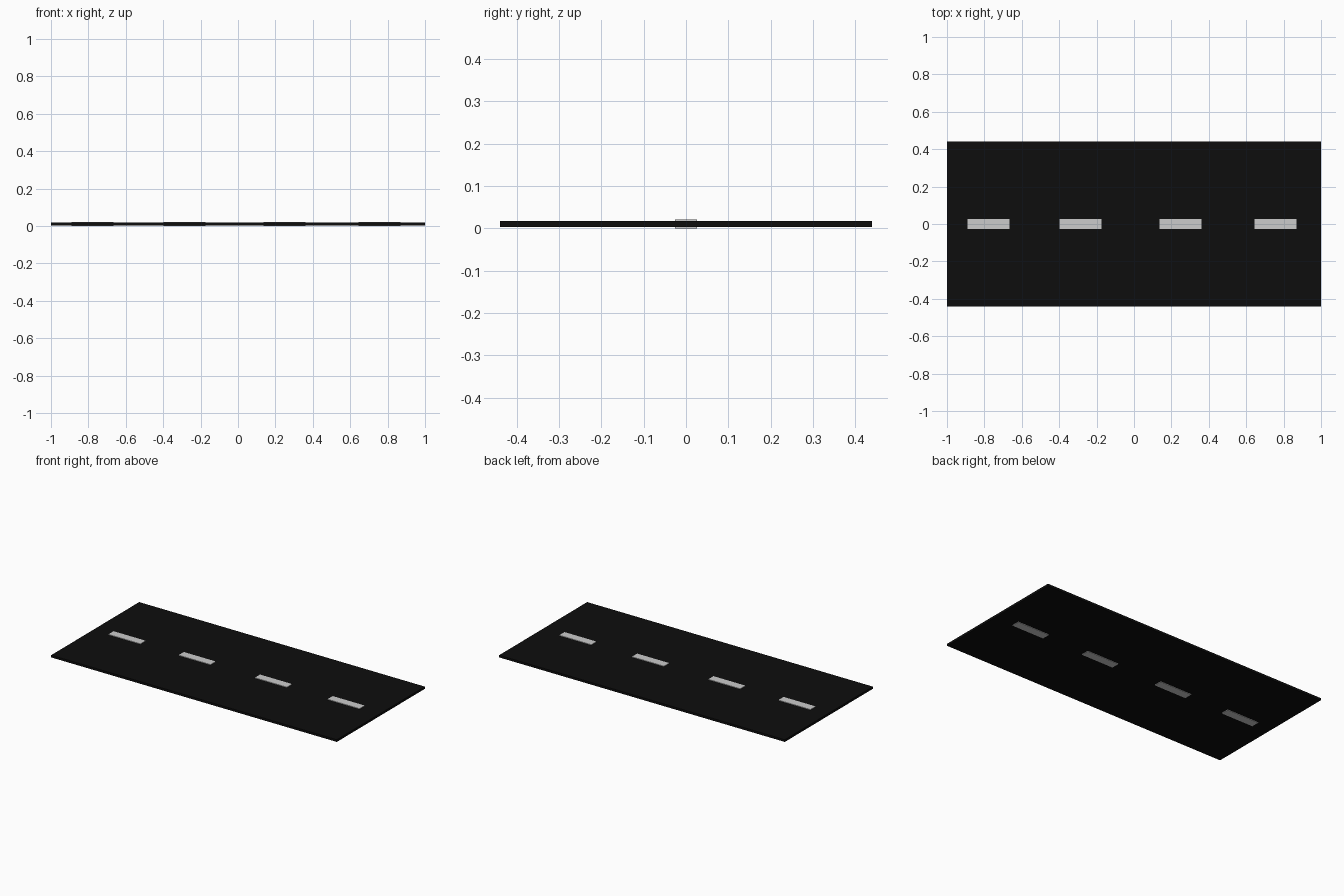
import bpy

if "Cube" in bpy.data.objects:
    bpy.data.objects.remove(bpy.data.objects["Cube"])


def material(name, color):
    mat = bpy.data.materials.new(name)
    mat.diffuse_color = color
    mat.use_nodes = True
    mat.node_tree.nodes["Principled BSDF"].inputs["Base Color"].default_value = mat.diffuse_color
    return mat


def box(name, center, size, mat):
    bpy.ops.mesh.primitive_cube_add(size=1, location=center)
    obj = bpy.context.object
    obj.name = name
    obj.scale = size
    bpy.ops.object.transform_apply(location=False, rotation=False, scale=True)
    obj.data.materials.append(mat)
    return obj


asphalt = material("asphalt", (0.004, 0.004, 0.004, 1))
paint = material("white_paint", (0.8, 0.8, 0.78, 1))

# Road slab
box("road_slab", (0, 0, 0.0105), (2.0, 0.88, 0.014), asphalt)

# Centre line dashes, passing through the slab on both faces
for i, x in enumerate((-0.777, -0.286, 0.248, 0.757)):
    box(f"lane_dash_{i + 1}", (x, 0, 0.0105), (0.224, 0.052, 0.021), paint)
